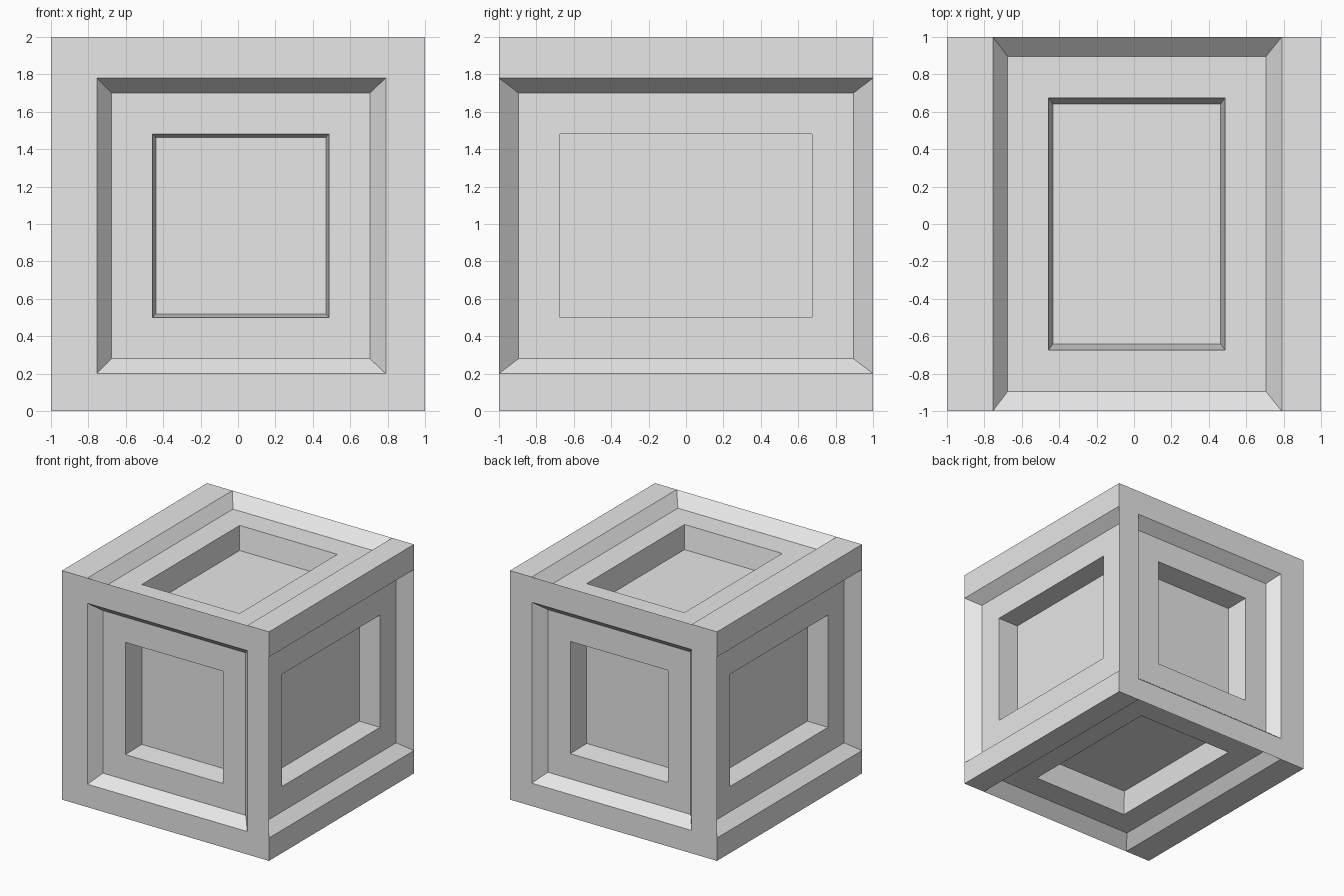
import bpy
import bmesh
from mathutils import Vector

cube = bpy.data.objects.get("Cube")
if cube:
    bpy.data.objects.remove(cube, do_unlink=True)

grey = bpy.data.materials.new("plain grey")
grey.use_nodes = True
colour = (0.8, 0.8, 0.8, 1)
grey.diffuse_color = colour
grey.node_tree.nodes["Principled BSDF"].inputs["Base Color"].default_value = colour

# Extents along x, y and z shared by the panels on all six sides
OUTER = ((-1, 1), (-1, 1), (0, 2))
RIM = ((-0.755, 0.79), (-1, 1), (0.2, 1.78))
PANEL = ((-0.675, 0.705), (-0.895, 0.895), (0.28, 1.7))
RECESS = ((-0.457, 0.487), (-0.675, 0.675), (0.5, 1.48))
TAPER = (1.0, 0.963, 0.95)   # narrowing of the recess floor for each axis
STEP, FLOOR = 0.1, 0.3       # depths of the panel and of the recess floor


def ring(bm, axis, side, extents, depth, scale=1.0):
    """Rectangle of four vertices on one side of the cube."""
    u, v = (axis + 1) % 3, (axis + 2) % 3
    verts = []
    for i, j in ((0, 0), (1, 0), (1, 1), (0, 1)):
        p = Vector((0, 0, 0))
        for k, end in ((u, i), (v, j)):
            mid = sum(extents[k]) / 2
            p[k] = mid + (extents[k][end] - mid) * scale
        p[axis] = OUTER[axis][side] + (depth if side == 0 else -depth)
        verts.append(bm.verts.new(p))
    return verts


def add_face(bm, verts, side):
    face = bm.faces.new(verts if side else verts[::-1])
    if face.calc_area() < 1e-5:
        bm.faces.remove(face)


def sunken_side(bm, axis, side):
    """Frame, sloped border, panel and recess of one side."""
    rings = [ring(bm, axis, side, OUTER, 0),
             ring(bm, axis, side, RIM, 0),
             ring(bm, axis, side, PANEL, STEP),
             ring(bm, axis, side, RECESS, STEP),
             ring(bm, axis, side, RECESS, FLOOR, TAPER[axis])]
    for a, b in zip(rings, rings[1:]):
        for i in range(4):
            j = (i + 1) % 4
            add_face(bm, [a[i], a[j], b[j], b[i]], side)
    add_face(bm, rings[-1], side)


# Panelled cube
bm = bmesh.new()
for axis in range(3):
    for side in (0, 1):
        sunken_side(bm, axis, side)
bmesh.ops.remove_doubles(bm, verts=bm.verts[:], dist=1e-4)
bmesh.ops.delete(bm, geom=[v for v in bm.verts if not v.link_faces], context='VERTS')
# Join the coplanar pieces of each frame
bmesh.ops.dissolve_limit(bm, angle_limit=0.001, verts=[], edges=bm.edges[:])

mesh = bpy.data.meshes.new("panelled_cube")
bm.to_mesh(mesh)
bm.free()
mesh.materials.append(grey)
obj = bpy.data.objects.new("panelled_cube", mesh)
bpy.context.collection.objects.link(obj)
